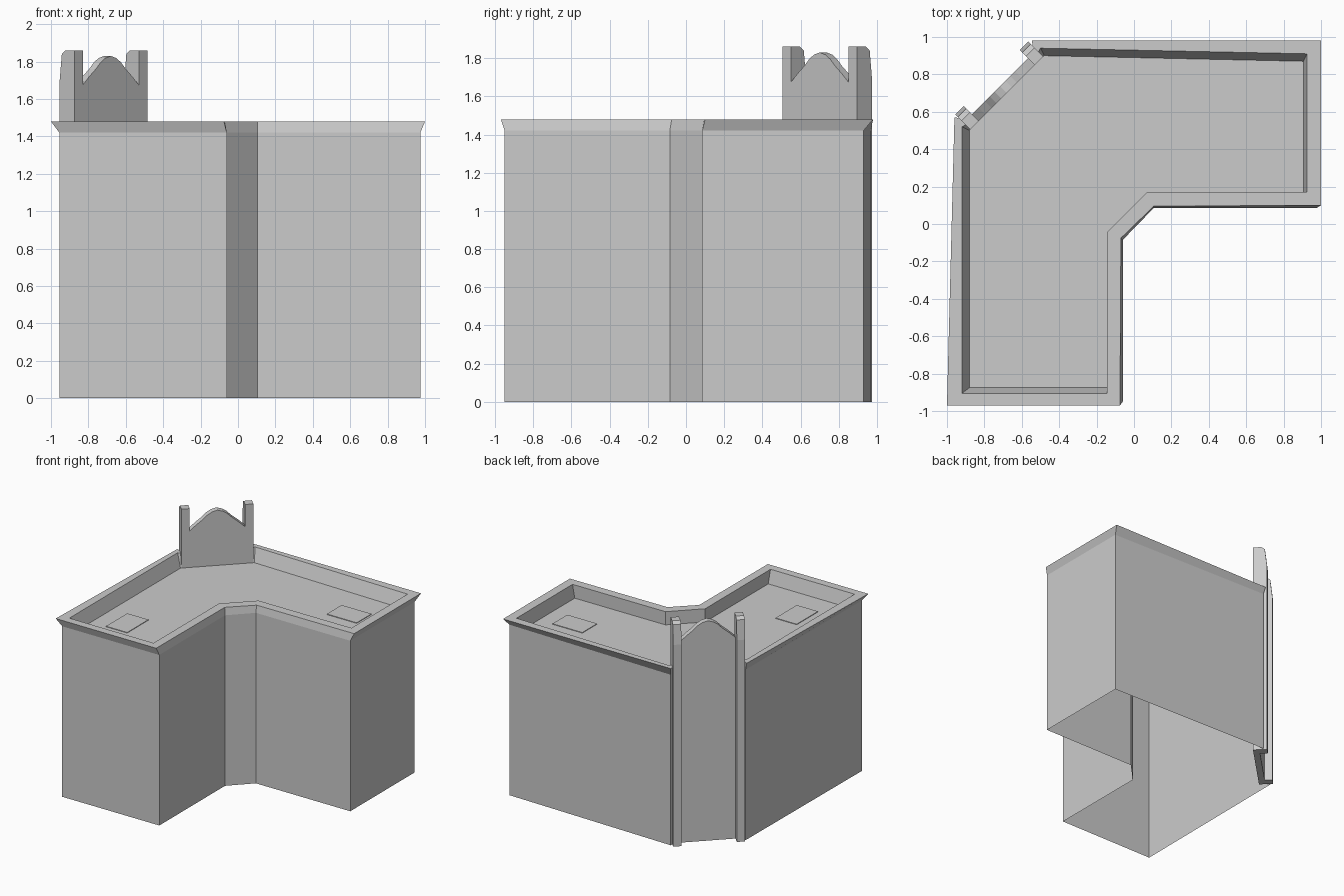
import bpy, bmesh
from mathutils import Vector

if "Cube" in bpy.data.objects:
    bpy.data.objects.remove(bpy.data.objects["Cube"])


def make_object(name, bm):
    bmesh.ops.recalc_face_normals(bm, faces=bm.faces)
    me = bpy.data.meshes.new(name)
    bm.to_mesh(me)
    bm.free()
    ob = bpy.data.objects.new(name, me)
    bpy.context.collection.objects.link(ob)
    return ob


def loft(name, rings, cap_start=True):
    """Join closed rings of 3D points in order and cap the ends."""
    bm = bmesh.new()
    loops = [[bm.verts.new(p) for p in ring] for ring in rings]
    for a, b in zip(loops, loops[1:]):
        n = len(a)
        for i in range(n):
            j = (i + 1) % n
            bm.faces.new((a[i], a[j], b[j], b[i]))
    if cap_start:
        bm.faces.new(loops[0])
    bm.faces.new(loops[-1])
    return make_object(name, bm)


def at(outline, z):
    return [(p[0], p[1], z) for p in outline]


# Diagonal corner feature: s runs along the chamfer, d points outwards
def diag(s, d, z=0):
    return Vector((-0.875 + s - d, 0.505 + s + d, z))


def outline(points, d):
    """Seven outline points, closed by the chamfer set back behind the panel."""
    return points[:-1] + [diag(0.365, d), diag(0.025, d), points[-1]]


# Corner building: walls open at the bottom, flared cornice, parapet, sunken roof
wall = outline([(-0.955, -0.95), (-0.06, -0.95), (-0.06, -0.085), (0.105, 0.085),
                (0.975, 0.085), (0.975, 0.93), (-0.535, 0.965), (-0.945, 0.565)], 0.028)
rim_out = outline([(-1, -0.97), (-0.075, -0.97), (-0.07, -0.075), (0.105, 0.095),
                   (1, 0.1), (1, 0.98), (-0.545, 0.98), (-0.96, 0.57)], 0.028)
rim_in = outline([(-0.92, -0.905), (-0.145, -0.905), (-0.145, -0.045), (0.07, 0.17),
                  (0.925, 0.172), (0.925, 0.91), (-0.5, 0.94), (-0.92, 0.52)], 0.018)
roof = outline([(-0.88, -0.875), (-0.145, -0.875), (-0.145, -0.045), (0.07, 0.17),
                (0.905, 0.172), (0.905, 0.87), (-0.48, 0.9), (-0.88, 0.5)], 0.004)
ROOF_Z = 1.37
loft("building", [at(wall, 0), at(wall, 1.42), at(rim_out, 1.48),
                  at(rim_in, 1.48), at(roof, ROOF_Z)], cap_start=False)


# Roof hatches lying almost flush with the roof
def hatch(name, x0, x1, y0, y1):
    r = [(x0, y0), (x1, y0), (x1, y1), (x0, y1)]
    loft(name, [at(r, ROOF_Z), at(r, ROOF_Z + 0.005)], cap_start=False)


hatch("roof_hatch_right", 0.5, 0.775, 0.455, 0.65)
hatch("roof_hatch_left", -0.74, -0.545, -0.68, -0.4)

# Pillars with slightly tapered outer tops
pillar_side = [(0, 0), (0.08, 0), (0.08, 1.68), (0.067, 1.84), (0.047, 1.86), (0, 1.86)]
for name, s0 in (("pillar_left", 0.0), ("pillar_right", 0.345)):
    loft(name, [[diag(s, d, z) for d, z in pillar_side] for s in (s0, s0 + 0.045)])

# Gable panel with a bell-shaped top between the pillars
half = [(0.045, 1.675), (0.08, 1.72), (0.115, 1.76), (0.14, 1.795), (0.165, 1.818)]
top = half + [(0.195, 1.83)] + [(0.39 - s, z) for s, z in reversed(half)]
profile = [(0.045, 0)] + top + [(0.345, 0)]
loft("gable_panel", [[diag(s, d, z) for s, z in profile] for d in (0, 0.036)])
